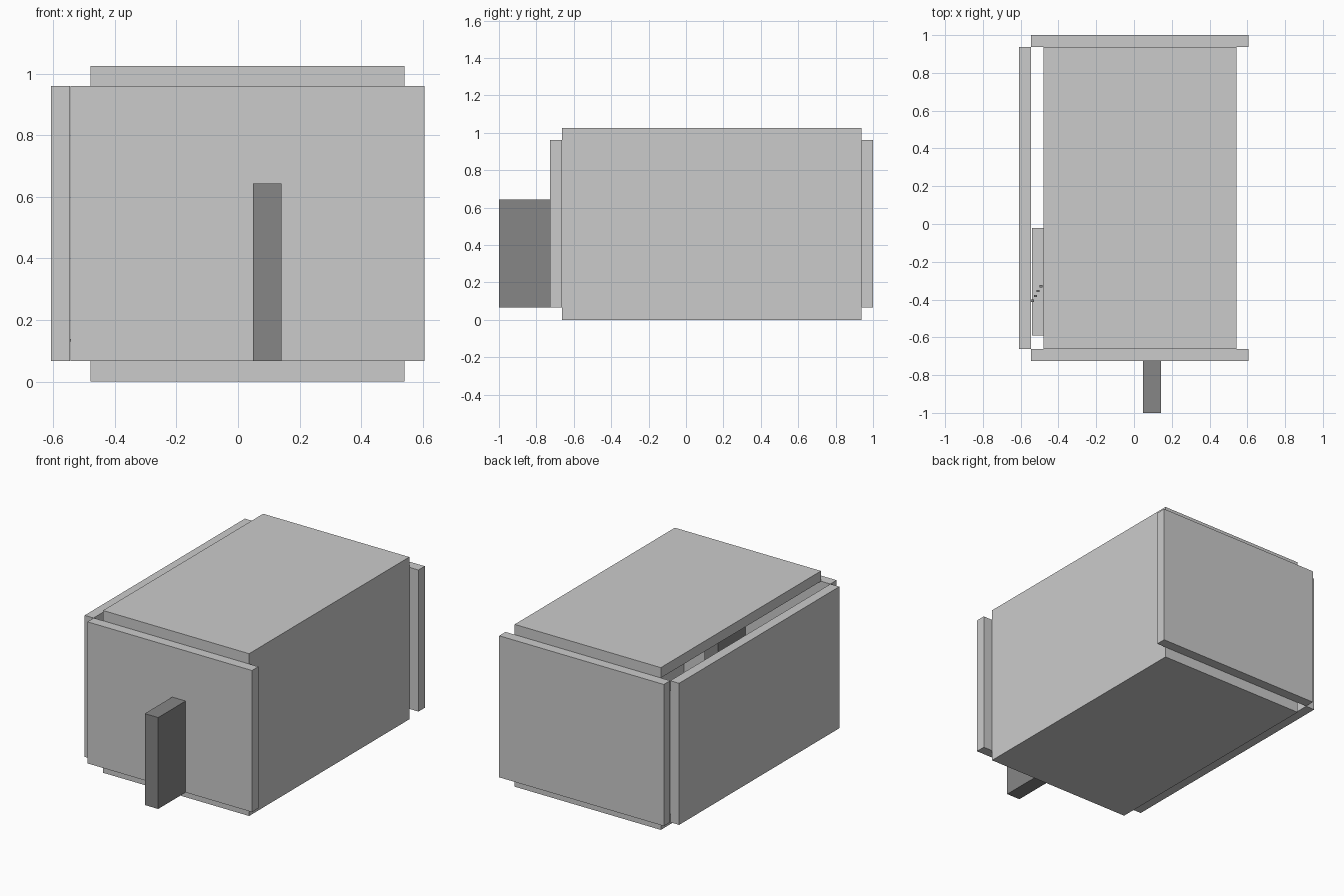
import bpy
import bmesh

if "Cube" in bpy.data.objects:
    bpy.data.objects.remove(bpy.data.objects["Cube"])


def make_material(name, value):
    mat = bpy.data.materials.new(name)
    mat.diffuse_color = (value, value, value, 1)
    mat.use_nodes = True
    mat.node_tree.nodes["Principled BSDF"].inputs["Base Color"].default_value = mat.diffuse_color
    return mat


light = make_material("light grey", 0.60)
dark = make_material("dark grey", 0.24)


def box(name, x, y, z, mat):
    """Flat-faced box given as (min, max) ranges on each axis."""
    bm = bmesh.new()
    bmesh.ops.create_cube(bm, size=1)
    for v in bm.verts:
        v.co = [(r[0] + r[1]) / 2 + c * (r[1] - r[0])
                for r, c in zip((x, y, z), v.co)]
    mesh = bpy.data.meshes.new(name)
    bm.to_mesh(mesh)
    bm.free()
    mesh.materials.append(mat)
    obj = bpy.data.objects.new(name, mesh)
    bpy.context.collection.objects.link(obj)
    return obj


inner_y = (-0.663, 0.937)
wall_z = (0.066, 0.961)
lid_x = (-0.48, 0.542)
cross_x = (-0.545, 0.606)

# Floor, roof and the wall joining them
box("floor_panel", lid_x, inner_y, (0, wall_z[0]), light)
box("roof_panel", lid_x, inner_y, (wall_z[1], 1.026), light)
box("right_wall", (0.478, lid_x[1]), inner_y, wall_z, light)

# Offset walls, leaving an open slot along the left side
box("left_wall", (-0.608, -0.546), inner_y, wall_z, light)
box("front_wall", cross_x, (-0.726, inner_y[0]), wall_z, light)
box("back_wall", cross_x, (inner_y[1], 1.0), wall_z, light)

# Upright fin passing through the front wall
box("front_fin", (0.048, 0.142), (-1.0, -0.39), (0.066, 0.644), dark)

# Inner tray with a diagonal row of small pegs, seen through the slot
box("inner_tray", (-0.54, 0.03), (-0.59, -0.022), (0.066, 0.13), light)
for i in range(4):
    px, py = -0.538 + 0.0155 * i, -0.407 + 0.026 * i
    box("tray_peg", (px - 0.008, px + 0.008), (py - 0.006, py + 0.006),
        (0.13, 0.138), dark)
